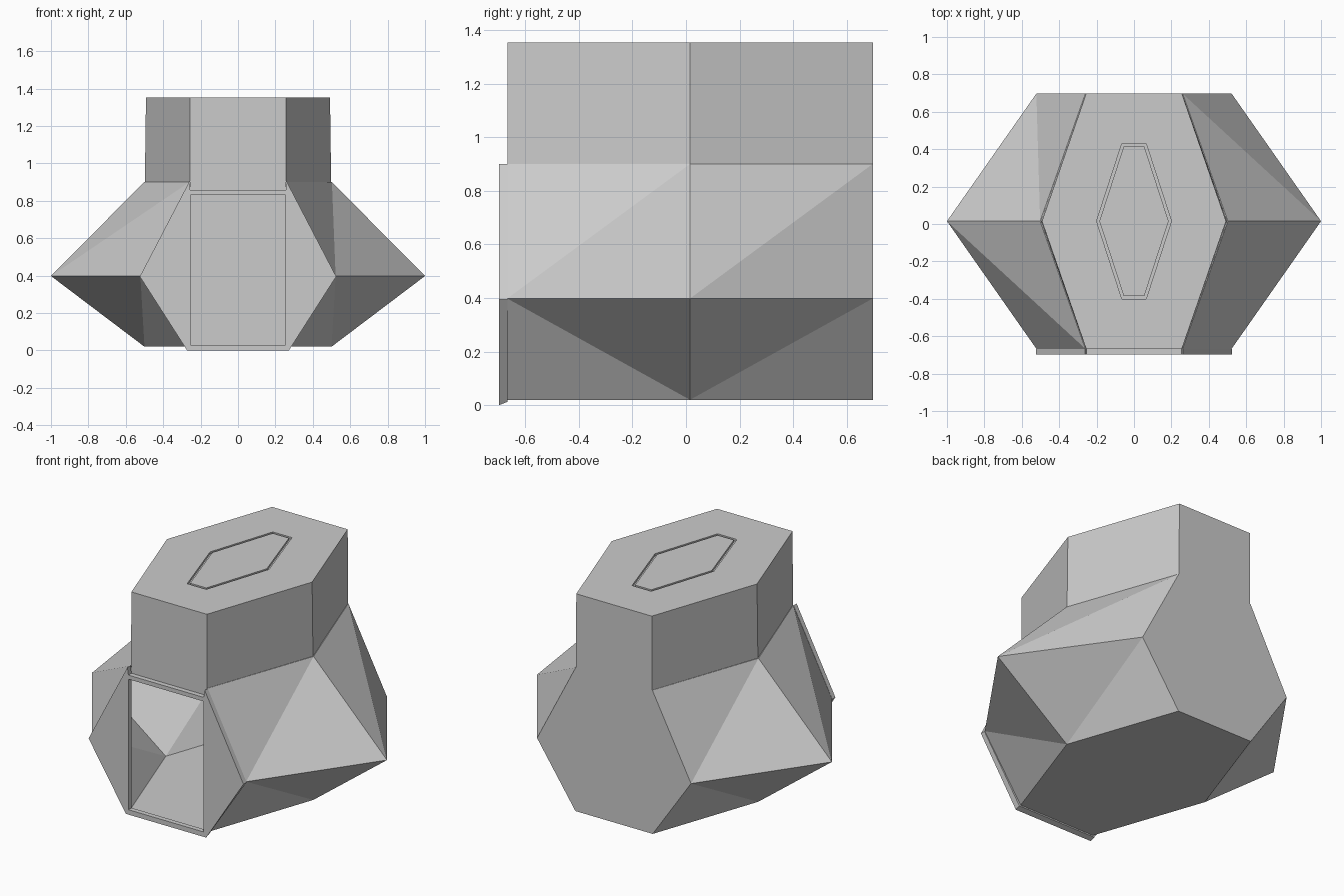
import bpy
import bmesh

if "Cube" in bpy.data.objects:
    bpy.data.objects.remove(bpy.data.objects["Cube"])

MID_Y, DEPTH = 0.015, 0.682
FRONT = MID_Y - DEPTH


def hex_ring(bm, tip, edge, z, depth=DEPTH):
    # Order: front left, front right, right tip, back right, back left, left tip
    pts = [(-edge, -depth), (edge, -depth), (tip, 0), (edge, depth), (-edge, depth), (-tip, 0)]
    return [bm.verts.new((x, y + MID_Y, z)) for x, y in pts]


def loft(bm, a, b, skip=(), forward=(), backward=()):
    # forward / backward: which way the twisted panels are folded
    for i in range(6):
        if i in skip:
            continue
        j = (i + 1) % 6
        if i in forward:
            bm.faces.new((a[i], a[j], b[j]))
            bm.faces.new((a[i], b[j], b[i]))
        elif i in backward:
            bm.faces.new((a[i], a[j], b[i]))
            bm.faces.new((a[j], b[j], b[i]))
        else:
            bm.faces.new((a[i], a[j], b[j], b[i]))


def finish(bm, name):
    bmesh.ops.recalc_face_normals(bm, faces=bm.faces)
    mesh = bpy.data.meshes.new(name)
    bm.to_mesh(mesh)
    bm.free()
    obj = bpy.data.objects.new(name, mesh)
    bpy.context.collection.objects.link(obj)
    return obj


# Hollow flared body, open at the front, with its floor
bm = bmesh.new()
rings = [hex_ring(bm, 0.50, 0.262, 0.02),
         hex_ring(bm, 1.00, 0.522, 0.398),
         hex_ring(bm, 0.502, 0.26, 0.90)]
bm.faces.new(rings[0][::-1])
loft(bm, rings[0], rings[1], skip=(0,), forward=(2, 5), backward=(1, 4))
loft(bm, rings[1], rings[2], skip=(0,), forward=(1, 2, 4, 5))

# Chimney, slightly tapered, with a narrow groove around the lid
chimney = [rings[2],
           hex_ring(bm, 0.498, 0.258, 0.90),
           hex_ring(bm, 0.492, 0.256, 1.353),
           hex_ring(bm, 0.20, 0.065, 1.353, 0.415),
           hex_ring(bm, 0.20, 0.065, 1.34, 0.415),
           hex_ring(bm, 0.185, 0.055, 1.34, 0.40),
           hex_ring(bm, 0.185, 0.055, 1.353, 0.40)]
for a, b in zip(chimney, chimney[1:]):
    loft(bm, a, b)
bm.faces.new(chimney[-1])
finish(bm, "body_and_chimney")

# Strip of chimney front that drops behind the frame top
bm = bmesh.new()
bm.faces.new([bm.verts.new((x, FRONT, z)) for x, z in
              ((-0.256, 0.83), (0.256, 0.83), (0.256, 0.9), (-0.256, 0.9))])
finish(bm, "chimney_front_strip")

# Front frame around the rectangular opening
bm = bmesh.new()


def side(s):
    pts = [(0.255, 0.03), (0.272, 0.012), (0.525, 0.395), (0.262, 0.9), (0.255, 0.855), (0.255, 0.83)]
    return [bm.verts.new((s * x, FRONT, z)) for x, z in pts]


left, right = side(-1), side(1)
bm.faces.new(left)
bm.faces.new(right[::-1])
bm.faces.new((left[0], left[1], right[1], right[0]))
bm.faces.new((left[5], right[5], right[4], left[4]))
bmesh.ops.recalc_face_normals(bm, faces=bm.faces)
ext = bmesh.ops.extrude_face_region(bm, geom=bm.faces[:], use_keep_orig=True)
front_verts = [g for g in ext["geom"] if isinstance(g, bmesh.types.BMVert)]
bmesh.ops.translate(bm, verts=front_verts, vec=(0, -0.03, 0))
for v in front_verts:
    if v.co.z < 0.02:
        v.co.z = 0.0
finish(bm, "opening_frame")
